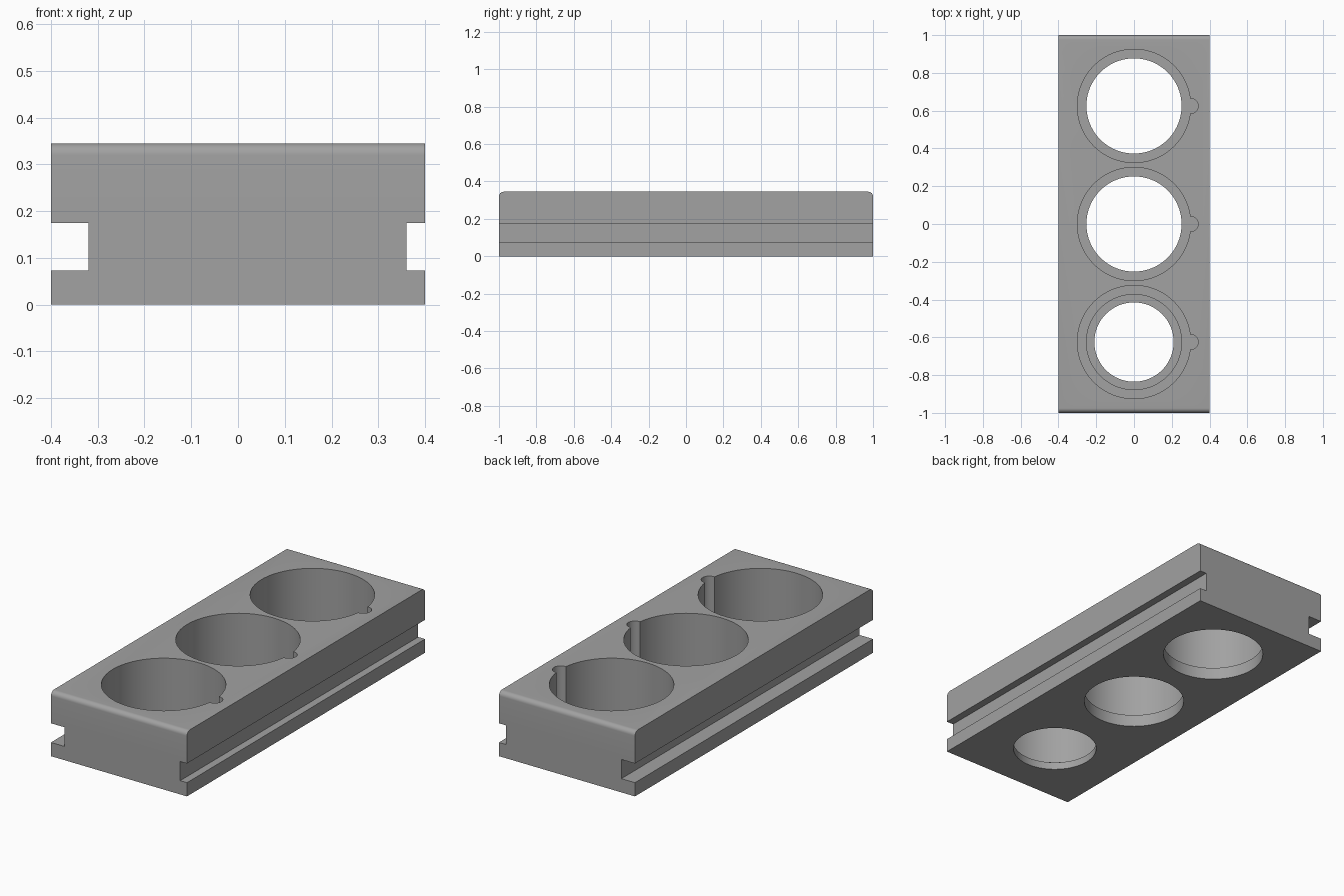
import bpy, bmesh, math

if "Cube" in bpy.data.objects:
    bpy.data.objects.remove(bpy.data.objects["Cube"])

LENGTH, HEIGHT, ROUND = 2.0, 0.345, 0.025
LEDGE, LIP = 0.065, 0.04          # heights of the two steps inside the holes
POCKET_R, BORE_R, SMALL_R, NOTCH_R = 0.30, 0.252, 0.21, 0.04

grey = bpy.data.materials.new("plain grey")
grey.diffuse_color = (0.36, 0.36, 0.36, 1)
grey.use_nodes = True
grey.node_tree.nodes["Principled BSDF"].inputs["Base Color"].default_value = grey.diffuse_color


def prism(name, points, offset):
    """Closed solid from a 3D outline swept along an offset vector."""
    bm = bmesh.new()
    face = bm.faces.new([bm.verts.new(p) for p in points])
    top = bmesh.ops.extrude_face_region(bm, geom=[face])["geom"]
    bmesh.ops.translate(bm, vec=offset, verts=[v for v in top if isinstance(v, bmesh.types.BMVert)])
    bmesh.ops.recalc_face_normals(bm, faces=bm.faces)
    mesh = bpy.data.meshes.new(name)
    bm.to_mesh(mesh)
    bm.free()
    mesh.materials.append(grey)
    obj = bpy.data.objects.new(name, mesh)
    bpy.context.collection.objects.link(obj)
    return obj


def arc(cx, cy, r, a0, a1, n):
    return [(cx + r * math.cos(a0 + (a1 - a0) * i / n),
             cy + r * math.sin(a0 + (a1 - a0) * i / n)) for i in range(n + 1)]


def cut(target, cutter):
    mod = target.modifiers.new("cut", 'BOOLEAN')
    mod.operation, mod.solver, mod.object = 'DIFFERENCE', 'EXACT', cutter
    bpy.context.view_layer.objects.active = target
    bpy.ops.object.modifier_apply(modifier=mod.name)
    bpy.data.objects.remove(cutter, do_unlink=True)


# Block: side profile with rounded top ends, swept across the width
h, q = LENGTH / 2, math.pi / 2
side = [(-h, 0), (h, 0)]
side += arc(h - ROUND, HEIGHT - ROUND, ROUND, 0, q, 8)
side += arc(-h + ROUND, HEIGHT - ROUND, ROUND, q, 2 * q, 8)
block = prism("holder_block", [(-0.4, y, z) for y, z in side], (0.8, 0, 0))

# Rail grooves: deeper on the left, shallower on the right
for x0, x1 in ((-0.5, -0.32), (0.36, 0.5)):
    groove = [(x0, -1.1, 0.073), (x1, -1.1, 0.073), (x1, -1.1, 0.175), (x0, -1.1, 0.175)]
    cut(block, prism("groove_cutter", groove, (0, 2.2, 0)))

# Pocket outline: large circle joined with a small round notch on the right
meet = math.acos(1 - NOTCH_R ** 2 / (2 * POCKET_R ** 2))
turn = q + meet / 2
pocket = arc(0, 0, POCKET_R, meet, 2 * math.pi - meet, 80)
pocket += arc(POCKET_R, 0, NOTCH_R, -turn, turn, 16)[1:-1]


def hole(outline, y, z0, z1):
    cut(block, prism("hole_cutter", [(px, py + y, z0) for px, py in outline], (0, 0, z1 - z0)))


def circle(r):
    return arc(0, 0, r, 0, 2 * math.pi, 80)[:-1]


# Three stepped holes; the front one has an extra, narrower lip
for y in (-0.625, 0.0, 0.625):
    hole(pocket, y, LEDGE, 0.5)
    if y < 0:
        hole(circle(BORE_R), y, LIP, 0.1)
        hole(circle(SMALL_R), y, -0.1, 0.1)
    else:
        hole(circle(BORE_R), y, -0.1, 0.1)

# Smooth curved walls, sharp edges kept
bpy.ops.object.select_all(action='DESELECT')
block.select_set(True)
bpy.context.view_layer.objects.active = block
bpy.ops.object.shade_smooth_by_angle(angle=math.radians(30))
